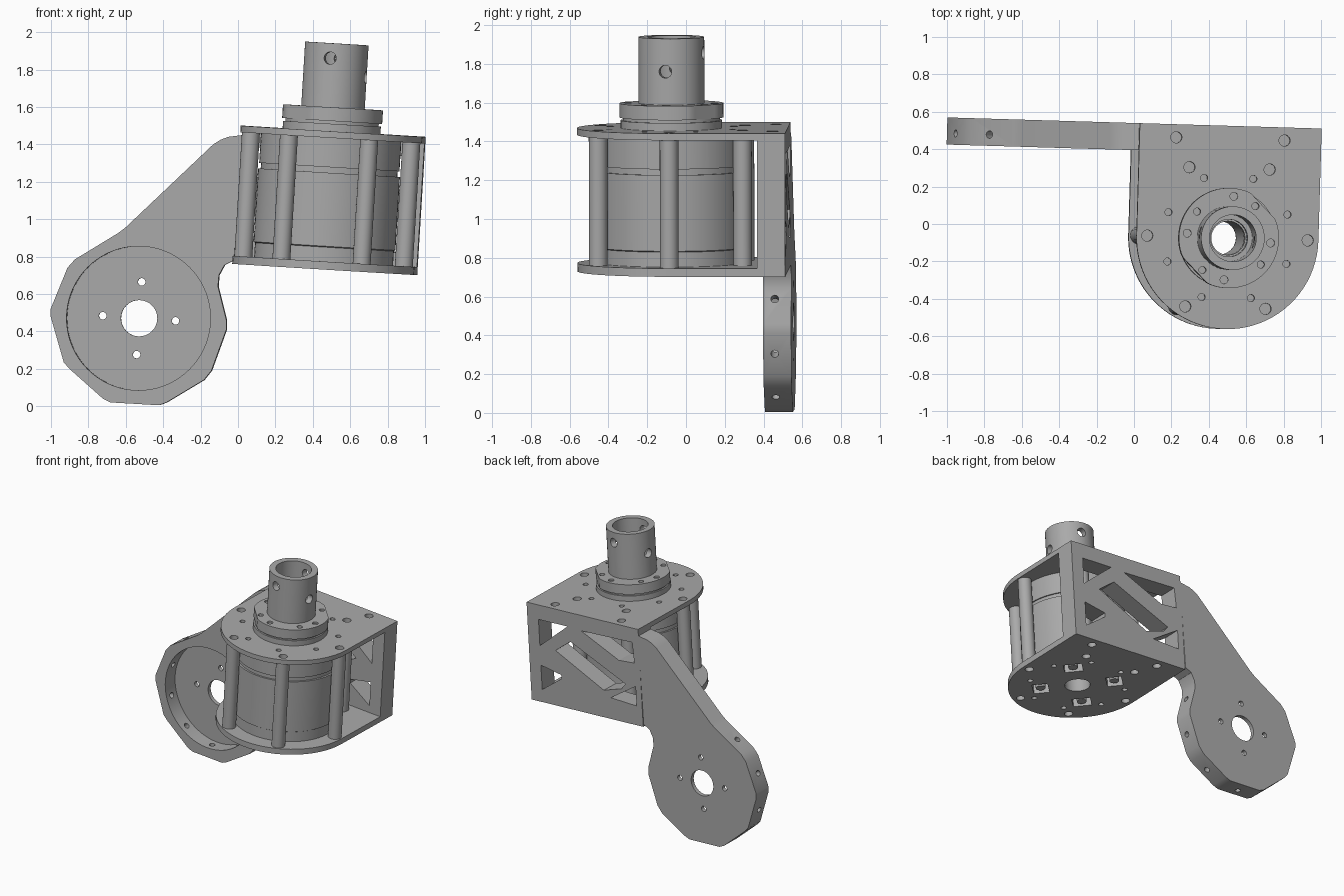
import bpy, bmesh
from math import radians, cos, sin, pi
from mathutils import Matrix, Vector

if "Cube" in bpy.data.objects:
    bpy.data.objects.remove(bpy.data.objects["Cube"])

grey = bpy.data.materials.new("machined grey")
grey.use_nodes = True
grey.diffuse_color = (0.4, 0.4, 0.4, 1)
grey.node_tree.nodes["Principled BSDF"].inputs["Base Color"].default_value = (0.4, 0.4, 0.4, 1)

# Frames: the housing leans and turns, the arm only turns
place = Matrix.Translation((0.5, -0.075, 1.47)) @ Matrix.Rotation(radians(-1.7), 4, "Z")
lean = place @ Matrix.Rotation(radians(3.5), 4, "Y")
upright = Matrix.Rotation(radians(90), 4, "X")   # prism (x, y, z) -> (x, -z, y)
R, BACK, FRONT, HIGH = 0.487, 0.60, 0.455, 0.74


def make(name, bm):
    bmesh.ops.recalc_face_normals(bm, faces=bm.faces)
    mesh = bpy.data.meshes.new(name)
    bm.to_mesh(mesh)
    bm.free()
    ob = bpy.data.objects.new(name, mesh)
    bpy.context.scene.collection.objects.link(ob)
    return ob


def add_prism(bm, pts, z0, z1, m=Matrix()):
    rings = [[bm.verts.new(m @ Vector((x, y, z))) for x, y in pts] for z in (z0, z1)]
    for ring in rings:
        bm.faces.new(ring)
    for i in range(len(pts)):
        j = (i + 1) % len(pts)
        bm.faces.new((rings[0][i], rings[0][j], rings[1][j], rings[1][i]))


def prisms(name, outlines, z0, z1, m=Matrix()):
    bm = bmesh.new()
    for pts in outlines:
        add_prism(bm, pts, z0, z1, m)
    return make(name, bm)


def rods(name, specs, seg=24):
    """Each spec is radius, start point, end point."""
    bm = bmesh.new()
    for r, a, b in specs:
        a, b = Vector(a), Vector(b)
        turn = (b - a).to_track_quat("Z", "Y").to_matrix().to_4x4()
        bmesh.ops.create_cone(bm, cap_ends=True, segments=seg, radius1=r, radius2=r,
                              depth=(b - a).length,
                              matrix=Matrix.Translation((a + b) / 2) @ turn)
    return make(name, bm)


def lathe(name, profile, seg=72):
    bm = bmesh.new()
    rings = [[bm.verts.new((r * cos(2 * pi * k / seg), r * sin(2 * pi * k / seg), z))
              for r, z in profile] for k in range(seg)]
    for k in range(seg):
        a, b = rings[k], rings[(k + 1) % seg]
        for i in range(len(profile)):
            j = (i + 1) % len(profile)
            bm.faces.new((a[i], a[j], b[j], b[i]))
    return make(name, bm)


def cut(ob, cutter):
    mod = ob.modifiers.new("cut", "BOOLEAN")
    mod.object, mod.operation, mod.solver = cutter, "DIFFERENCE", "EXACT"
    cutter.hide_render = True
    deps = bpy.context.evaluated_depsgraph_get()
    mesh = bpy.data.meshes.new_from_object(ob.evaluated_get(deps))
    ob.modifiers.clear()
    ob.data = mesh
    bpy.data.objects.remove(cutter)


def finish(ob, matrix):
    ob.data.materials.clear()
    ob.data.materials.append(grey)
    for p in ob.data.polygons:
        p.use_smooth = True
        p.material_index = 0
    ob.data.set_sharp_from_angle(angle=radians(25))
    ob.matrix_world = matrix


def polar(r, deg, z=0.0):
    return Vector((r * cos(radians(deg)), r * sin(radians(deg)), z))


def ring_holes(r, dist, start, count, z0, z1):
    return [(r, polar(dist, start + 360 / count * k, z0), polar(dist, start + 360 / count * k, z1))
            for k in range(count)]


# Plates: round at the front, square at the back, with bolt holes
outline = [(R * cos(pi * k / 40), -R * sin(pi * k / 40)) for k in range(41)]
outline += [(-R, BACK), (R, BACK)]
plates = {"top_plate": (-0.035, 0), "bottom_plate": (-HIGH, -0.697)}
slots = []
for k in range(4):
    c, d, e = polar(0.26, 45 + 90 * k), polar(0.055, 45 + 90 * k), polar(0.065, 135 + 90 * k)
    slots.append([(c + i * d + j * e).xy for i, j in ((-1, -1), (1, -1), (1, 1), (-1, 1))])
for name, (z0, z1) in plates.items():
    plate = prisms(name, [outline], z0, z1)
    a, b = z0 - 0.02, z1 + 0.02
    holes = ring_holes(0.03, 0.43, 0, 6, a, b) + ring_holes(0.019, 0.345, 23, 8, a, b)
    holes += [(0.03, (x, 0.53, a), (x, 0.53, b)) for x in (-0.29, 0.29)]
    holes.append((0.09, (0, 0, a), (0, 0, b)))
    cut(plate, rods("cutter", holes))
    if name == "bottom_plate":
        cut(plate, prisms("cutter", slots, a, b))
    finish(plate, lean)

# Spacer posts
finish(rods("spacer_posts", ring_holes(0.048, 0.43, 0, 6, -0.697, -0.035)), lean)

# Hollow motor body with grooves
motor = lathe("motor_body", [
    (0.09, -0.697), (0.372, -0.697), (0.372, -0.62), (0.38, -0.615), (0.38, -0.222),
    (0.366, -0.222), (0.366, -0.192), (0.376, -0.192), (0.376, -0.035), (0.09, -0.035)])
cut(motor, prisms("cutter", slots, -0.72, -0.63))
finish(motor, lean)
finish(rods("slot_studs", ring_holes(0.035, 0.26, 45, 4, -0.735, -0.62), 12), lean)

# Output flange: grooved base and a cap with two flats
finish(lathe("flange_base", [(0.09, 0), (0.262, 0), (0.262, 0.04), (0.25, 0.04),
                             (0.25, 0.055), (0.09, 0.055)]), lean)
cap_outline = []
for k in range(72):
    p = polar(0.268, 5 * k)
    along = Vector((1, 1, 0)).normalized()
    d = p.dot(along)
    cap_outline.append((p + along * (max(-0.25, min(0.25, d)) - d)).xy)
cap = prisms("flange_cap", [cap_outline], 0.055, 0.128)
cap_holes = ring_holes(0.019, 0.222, 52, 4, 0.08, 0.2) + ring_holes(0.021, 0.225, -5, 4, 0.115, 0.2)
cut(cap, rods("cutter", cap_holes + [(0.1, (0, 0, 0), (0, 0, 0.2))]))
finish(cap, lean)

# Output tube with cross-drilled pin holes
tube = lathe("output_tube", [(0.125, 0.1), (0.17, 0.1), (0.17, 0.47), (0.125, 0.47)])
cut(tube, rods("cutter", [(0.033, polar(0.3, t, z), polar(-0.3, t, z))
                          for t, z in ((-9, 0.30), (81, 0.39))]))
finish(tube, lean)

# Back wall with truss openings, given as fractions across and down
wall = prisms("back_wall", [[(-R, -0.697), (R, -0.697), (R, -0.035), (-R, -0.035)]],
              -BACK, -FRONT, upright)
openings = [
    [(.10, .15), (.36, .15), (.10, .42)],
    [(.10, .62), (.28, .67), (.28, .71), (.10, .87)],
    [(.24, .43), (.38, .30), (.86, .60), (.82, .66), (.66, .72)],
    [(.48, .16), (.94, .15), (.95, .36), (.81, .37)],
    [(.72, .78), (.95, .60), (.95, .80)]]
cut(wall, prisms("cutter", [[(R - 2 * R * s, -HIGH * t) for s, t in o] for o in openings],
                 -BACK - 0.1, -FRONT + 0.1, upright))
finish(wall, lean)

# Arm: neck running into a ten-sided hub
arm_pts = [
    (.03, 1.45), (-.05, 1.44), (-.09, 1.425), (-.13, 1.40), (-.60, .955), (-.64, .925),
    (-.87, .785), (-.91, .74), (-1, .52), (-1, .48), (-.93, .235), (-.90, .20),
    (-.72, .04), (-.68, .02), (-.42, .005), (-.38, .02), (-.18, .14), (-.14, .19),
    (-.06, .41), (-.06, .46), (-.105, .64), (-.10, .70), (-.07, .755), (-.02, .78)]


def to_arm(x, z):
    return x - 0.516, z - 1.47


arm = prisms("arm", [[to_arm(*p) for p in arm_pts]], -BACK, -FRONT, upright)
hx, hz = to_arm(-0.53, 0.47)


def hub(r, deg, y):
    return Vector((hx + r * cos(radians(deg)), y, hz + r * sin(radians(deg))))


cut(arm, rods("cutter", [(0.385, hub(0, 0, FRONT - 0.1), hub(0, 0, BACK - 0.03))], 72))
bolts = [(0.02, hub(0.195, 86 + 90 * k, 0.5), hub(0.195, 86 + 90 * k, 0.7)) for k in range(4)]
cut(arm, rods("cutter", bolts + [(0.097, hub(0, 0, 0.5), hub(0, 0, 0.7))], 32))
side = [(0.02, hub(0.36, t, 0.515), hub(0.56, t, 0.515))
        for t in (123, 159, 195, 231, 267, 303, 339, 15)]
cut(arm, rods("cutter", side))
finish(arm, place)
